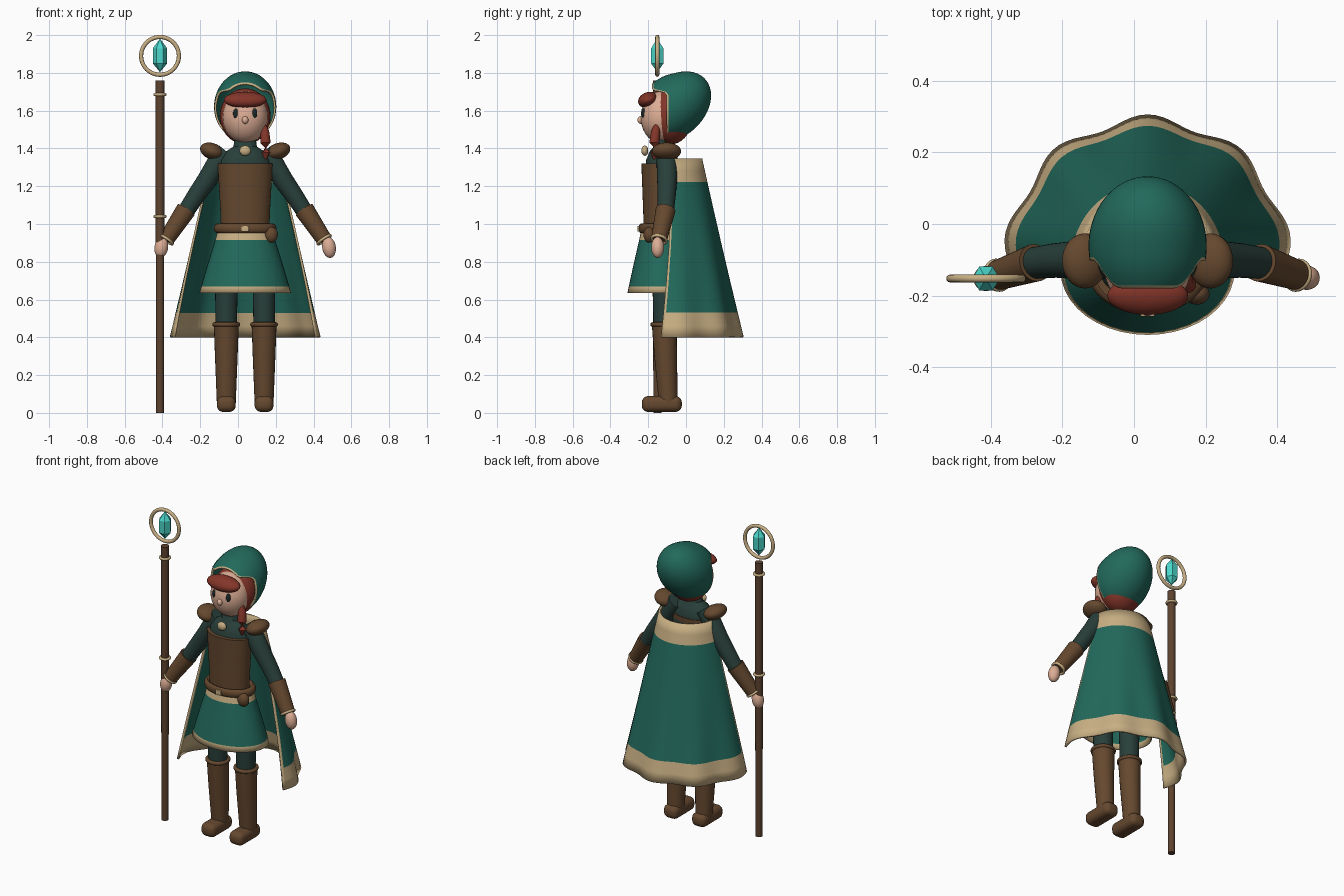
import bpy, bmesh, math
from mathutils import Vector, Euler

cube = bpy.data.objects.get("Cube")
if cube:
    bpy.data.objects.remove(cube, do_unlink=True)

CX = 0.038  # middle of the figure


def material(name, rgb):
    m = bpy.data.materials.new(name)
    m.use_nodes = True
    m.diffuse_color = (*rgb, 1)
    m.node_tree.nodes["Principled BSDF"].inputs["Base Color"].default_value = (*rgb, 1)
    return m


GREEN = material("green cloth", (0.016, 0.14, 0.105))
DARK = material("dark green cloth", (0.022, 0.05, 0.042))
BROWN = material("brown leather", (0.13, 0.065, 0.028))
WOOD = material("staff wood", (0.11, 0.055, 0.028))
CREAM = material("cream trim", (0.58, 0.43, 0.23))
SKIN = material("skin", (0.72, 0.42, 0.30))
HAIR = material("red hair", (0.23, 0.036, 0.022))
EYE = material("dark eyes", (0.012, 0.022, 0.022))
GEM = material("turquoise crystal", (0.07, 0.68, 0.6))


def finish(name, bm, mats, smooth=True):
    bmesh.ops.recalc_face_normals(bm, faces=bm.faces)
    mesh = bpy.data.meshes.new(name)
    bm.to_mesh(mesh)
    bm.free()
    for m in mats:
        mesh.materials.append(m)
    ob = bpy.data.objects.new(name, mesh)
    bpy.context.collection.objects.link(ob)
    if smooth:
        bpy.ops.object.select_all(action='DESELECT')
        ob.select_set(True)
        bpy.context.view_layer.objects.active = ob
        bpy.ops.object.shade_smooth_by_angle(angle=math.radians(40))
    return ob


def loft(name, rings, mats, closed=True, caps=True, rule=None, smooth=True):
    """Skin a list of point rings; rule(band, column) gives the material index."""
    bm = bmesh.new()
    rows = [[bm.verts.new(p) for p in ring] for ring in rings]
    n = len(rows[0])
    for j in range(len(rows) - 1):
        for i in range(n if closed else n - 1):
            k = (i + 1) % n
            f = bm.faces.new((rows[j][i], rows[j][k], rows[j + 1][k], rows[j + 1][i]))
            f.material_index = rule(j, i) if rule else 0
    if caps:
        bm.faces.new(rows[0])
        bm.faces.new(rows[-1])
    bmesh.ops.remove_doubles(bm, verts=bm.verts, dist=1e-5)
    return finish(name, bm, mats, smooth)


def lathe(name, profile, x, y, mats, depth=1.0, n=40, **kw):
    angles = [2 * math.pi * i / n for i in range(n)]
    rings = [[(x + r * math.cos(a), y + depth * r * math.sin(a), z) for a in angles]
             for r, z in profile]
    return loft(name, rings, mats, **kw)


def sweep(name, pts, radii, mat, n=24):
    pts = [Vector(p) for p in pts]
    rings = []
    for i, (p, r) in enumerate(zip(pts, radii)):
        t = pts[min(i + 1, len(pts) - 1)] - pts[max(i - 1, 0)]
        q = t.to_track_quat('Z', 'Y')
        rings.append([p + q @ Vector((r * math.cos(2 * math.pi * k / n),
                                      r * math.sin(2 * math.pi * k / n), 0)) for k in range(n)])
    return loft(name, rings, [mat])


def ball(name, loc, size, mat, rot=(0, 0, 0)):
    bm = bmesh.new()
    bmesh.ops.create_uvsphere(bm, u_segments=32, v_segments=18, radius=1)
    bmesh.ops.scale(bm, vec=size, verts=bm.verts)
    ob = finish(name, bm, [mat])
    ob.location, ob.rotation_euler = loc, rot
    return ob


def torus(name, loc, major, minor, mat, axis=(0, 0, 1), depth=1.0, tall=1.0):
    q = Vector(axis).to_track_quat('Z', 'Y')
    rings = []
    for i in range(49):
        a = 2 * math.pi * i / 48
        ring = []
        for k in range(12):
            b = 2 * math.pi * k / 12
            r = major + minor * math.cos(b)
            ring.append(Vector(loc) + q @ Vector((r * math.cos(a), depth * r * math.sin(a),
                                                  tall * minor * math.sin(b))))
        rings.append(ring)
    return loft(name, rings, [mat], caps=False)


def box(name, loc, size, mat, bevel):
    bm = bmesh.new()
    bmesh.ops.create_cube(bm, size=1)
    bmesh.ops.scale(bm, vec=size, verts=bm.verts)
    bmesh.ops.bevel(bm, geom=bm.edges[:], offset=bevel, segments=5, profile=0.5, affect='EDGES')
    ob = finish(name, bm, [mat])
    ob.location = loc
    return ob


def thicken(ob, amount):
    mod = ob.modifiers.new("thickness", 'SOLIDIFY')
    mod.thickness, mod.offset = amount, 0


# Staff with ring and crystal
SX, SY = -0.413, -0.152
sweep("staff", [(SX, SY, 0), (SX, SY, 1.76)], [0.021, 0.024], WOOD)
for z in (1.04, 1.685):
    torus("staff_band", (SX, SY, z), 0.027, 0.008, CREAM)
torus("staff_ring", (SX, SY, 1.89), 0.1, 0.011, CREAM, axis=(0, 1, 0))
lathe("crystal", [(0.001, 1.805), (0.038, 1.85), (0.038, 1.93), (0.001, 1.98)], SX, SY,
      [GEM], n=6, smooth=False)

# Torso, corset, belt and skirt
lathe("torso", [(0.12, 1.0), (0.138, 1.28), (0.13, 1.34), (0.1, 1.385), (0.062, 1.41), (0.052, 1.48)],
      CX, -0.13, [DARK], depth=0.62)
lathe("corset", [(0.128, 0.96), (0.131, 1.06), (0.139, 1.2), (0.146, 1.32)], CX, -0.14, [BROWN], depth=0.66)
torus("belt", (CX, -0.135, 0.977), 0.146, 0.02, BROWN, depth=0.7, tall=1.3)
box("buckle", (CX, -0.252, 0.975), (0.04, 0.012, 0.03), CREAM, 0.003)
ball("pouch", (CX + 0.137, -0.195, 0.943), (0.036, 0.03, 0.042), BROWN)
skirt = lathe("skirt", [(0.138, 0.97), (0.144, 0.955), (0.155, 0.915), (0.2, 0.77), (0.23, 0.668), (0.239, 0.635)],
              CX, -0.13, [GREEN, CREAM], depth=0.735, caps=False, rule=lambda j, i: int(j in (1, 4)))
thicken(skirt, 0.008)
ball("clasp", (CX, -0.218, 1.388), (0.03, 0.018, 0.027), CREAM)

# Legs, arms and shoulders
for s, side in ((-1, "right"), (1, "left")):
    x = CX + s * 0.1
    sweep(side + "_trouser", [(x, -0.12, 0.85), (x, -0.115, 0.42)], [0.062, 0.056], DARK)
    sweep(side + "_boot", [(x, -0.115, 0.47), (x, -0.108, 0.3), (x, -0.093, 0.05)], [0.066, 0.06, 0.05], BROWN)
    torus(side + "_boot_cuff", (x, -0.115, 0.468), 0.062, 0.012, BROWN)
    box(side + "_foot", (x, -0.128, 0.047), (0.1, 0.212, 0.084), BROWN, 0.034)

    def at(off, y, z):
        return (CX + s * off, y, z)
    sweep(side + "_sleeve", [at(0.1, -0.1, 1.385), at(0.14, -0.1, 1.335), at(0.2, -0.1, 1.235),
                             at(0.26, -0.102, 1.15), at(0.325, -0.11, 1.05)],
          [0.05, 0.056, 0.053, 0.048, 0.044], DARK)
    top, end = Vector(at(0.313, -0.108, 1.075)), Vector(at(0.418, -0.143, 0.917))
    sweep(side + "_bracer", [top, end], [0.053, 0.042], BROWN)
    torus(side + "_bracer_trim", end, 0.039, 0.008, CREAM, axis=end - top)
    ball(side + "_hand", at(0.444, -0.15, 0.876), (0.036, 0.034, 0.056), SKIN, (0, -s * 0.15, 0))
    ball(side + "_pauldron", at(0.175, -0.103, 1.385), (0.066, 0.077, 0.043), BROWN, (0, -s * 0.35, 0))
    ball(side + "_eye", at(0.05, -0.223, 1.585), (0.014, 0.012, 0.027), EYE, (0, 0, s * 0.4))

# Head and hair
ball("head", (CX, -0.13, 1.565), (0.12, 0.11, 0.138), SKIN)
ball("nose", (CX, -0.24, 1.55), (0.017, 0.017, 0.02), SKIN)
ball("back_hair", (CX, -0.08, 1.57), (0.135, 0.115, 0.148), HAIR)
ball("fringe", (CX, -0.2, 1.657), (0.113, 0.055, 0.041), HAIR, (0.35, 0, 0))
bx = CX + 0.108
sweep("braid", [(bx - 0.012, -0.155, 1.53), (bx - 0.005, -0.16, 1.49), (bx, -0.167, 1.43),
                (bx + 0.002, -0.168, 1.38), (bx - 0.002, -0.165, 1.335)],
      [0.012, 0.024, 0.027, 0.022, 0.004], HAIR)

# Hood: rings run from the peaked rim to the closed back
ROWS, COLS = 18, 48
rings = []
for j in range(ROWS + 1):
    ring = []
    for i in range(COLS):
        a = 2 * math.pi * i / COLS
        u = min(1, max(0, (math.sin(a) - 0.4) / 0.4))
        rim = math.radians(102 + 25 * u * u * (3 - 2 * u))
        f = rim - 0.05 if j == 1 else rim * (1 - max(0, j - 0.4) / (ROWS - 0.4))
        f = rim if j == 0 else max(f, 0)
        c, w = math.cos(f), math.sin(f)
        ring.append((CX + 0.16 * w * math.cos(a), -0.062 + 0.19 * c,
                     1.62 + (0.06 if c > 0 else 0.03) * c + 0.173 * w * math.sin(a)))
    rings.append(ring)
thicken(loft("hood", rings, [GREEN, CREAM], caps=False, rule=lambda j, i: int(j == 0)), 0.01)

# Cape: flared, rippled half cone with trimmed edges
heights = [1.345, 1.28, 1.22, 1.05, 0.88, 0.7, 0.53, 0.46, 0.4]
steps = [0, 0.012] + [k / 60 for k in range(2, 59)] + [0.988, 1]
rings = []
for z in heights:
    t = (1.345 - z) / 0.945
    start = math.radians(8 - 13 * t)
    ring = []
    for u in steps:
        a = start + (math.pi - 2 * start) * u
        r = 0.178 + 0.207 * t + 0.013 * t * t * math.cos(9 * (a - math.pi / 2))
        ring.append((CX + r * math.cos(a), -0.098 + r * math.sin(a), z))
    rings.append(ring)
last = len(steps) - 2
cape = loft("cape", rings, [GREEN, CREAM], closed=False, caps=False,
            rule=lambda j, i: int(j < 2 or j > 5 or i in (0, last)))
thicken(cape, 0.012)
